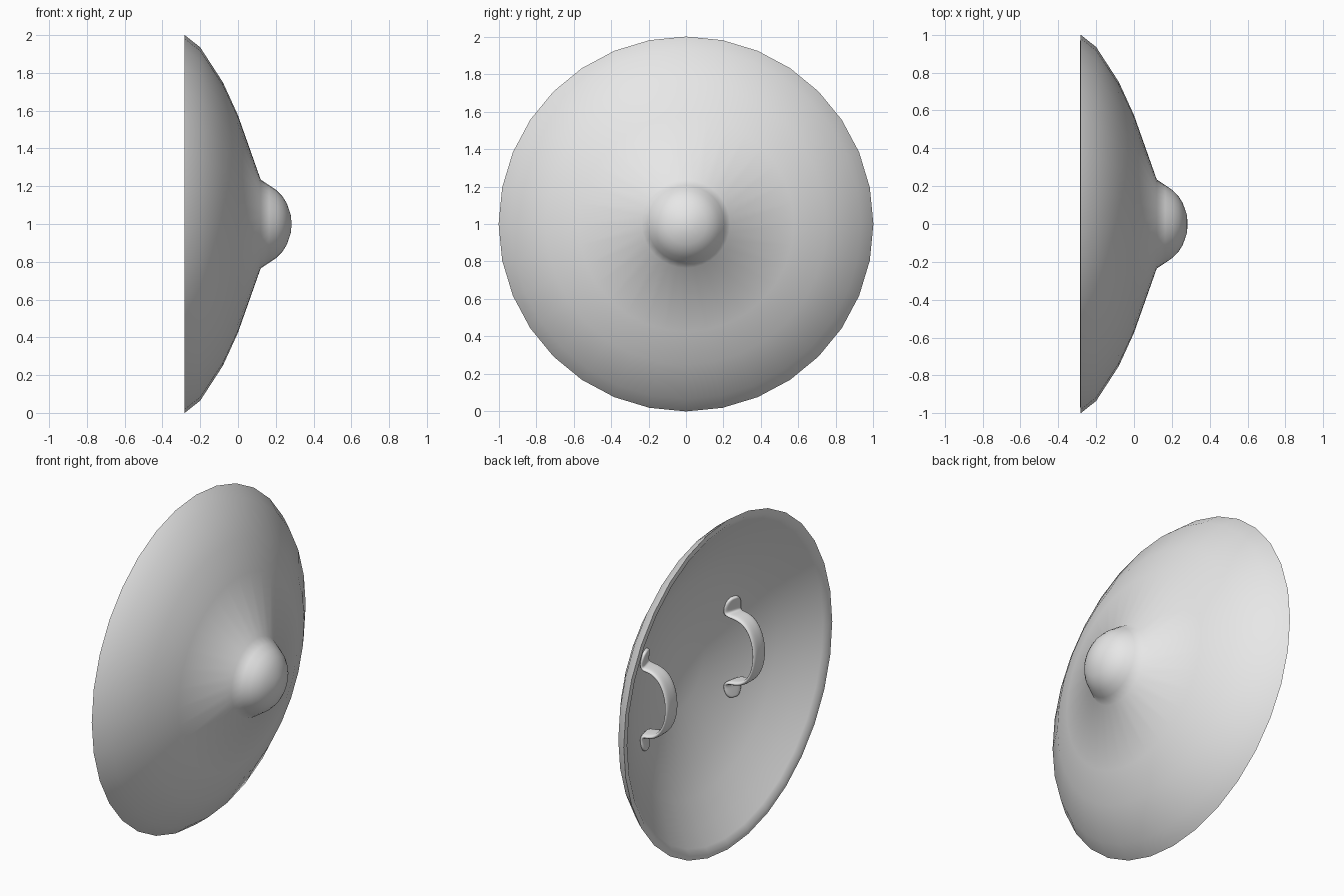
import bpy
import bmesh
import math

cube = bpy.data.objects.get("Cube")
if cube:
    bpy.data.objects.remove(cube, do_unlink=True)

grey = bpy.data.materials.new("light_grey")
grey.use_nodes = True
grey.diffuse_color = (0.8, 0.8, 0.8, 1)
grey.node_tree.nodes["Principled BSDF"].inputs["Base Color"].default_value = (0.8, 0.8, 0.8, 1)

# Shield profiles as (x, radius), centre axis along x
OUTER = [(0.284, 0), (0.279, 0.05), (0.258, 0.11), (0.235, 0.147), (0.205, 0.178),
         (0.165, 0.205), (0.12, 0.235), (0, 0.575), (-0.08, 0.75), (-0.2, 0.935), (-0.282, 1)]
INNER = [(-0.284, 0.97), (-0.262, 0.94), (-0.2, 0.85), (-0.11, 0.71), (-0.03, 0.55),
         (0.065, 0.26), (0.09, 0.1), (0.094, 0)]


def finish(bm, name, angle):
    bmesh.ops.recalc_face_normals(bm, faces=bm.faces)
    mesh = bpy.data.meshes.new(name)
    bm.to_mesh(mesh)
    bm.free()
    mesh.materials.append(grey)
    obj = bpy.data.objects.new(name, mesh)
    bpy.context.collection.objects.link(obj)
    obj.location.z = 1
    bpy.ops.object.select_all(action="DESELECT")
    obj.select_set(True)
    bpy.context.view_layer.objects.active = obj
    bpy.ops.object.shade_smooth_by_angle(angle=math.radians(angle))
    return obj


def inner_x(r):
    """Depth of the hollow side at radius r."""
    for (x0, r0), (x1, r1) in zip(INNER, INNER[1:]):
        if r1 <= r <= r0:
            return x0 + (x1 - x0) * (r0 - r) / (r0 - r1)
    return INNER[0][0]


# Domed shield body with central boss, lathed around x
bm = bmesh.new()
verts = [bm.verts.new((x, 0, r)) for x, r in OUTER + INNER]
edges = [bm.edges.new(pair) for pair in zip(verts, verts[1:])]
bmesh.ops.spin(bm, geom=verts + edges, cent=(0, 0, 0), axis=(1, 0, 0),
               angle=math.tau, steps=32, use_duplicate=False)
bmesh.ops.remove_doubles(bm, verts=bm.verts, dist=0.0005)
finish(bm, "shield_body", 60)

# Half strap path as (depth off the shell, z, half width), mirrored in z
HALF = [(0, 0.305, 0.02), (0, 0.29, 0.046), (0, 0.255, 0.06), (0, 0.215, 0.06),
        (0.025, 0.2, 0.058), (0.07, 0.2, 0.056), (0.13, 0.175, 0.056), (0.175, 0.105, 0.056)]
PATH = HALF + [(0.193, 0, 0.056)] + [(d, -z, w) for d, z, w in reversed(HALF)]


def strap(name, y_mid):
    bm = bmesh.new()
    rows = []
    for depth, z, half in PATH:
        row = []
        for side in (-1, 0, 1):
            y = y_mid + side * half
            # tabs follow the shell, the arch straightens out
            follow = max(0, 1 - depth / 0.1)
            x = inner_x(math.hypot(y, z)) * follow - depth - 0.008
            row.append(bm.verts.new((x, y, z)))
        rows.append(row)
    for a, b in zip(rows, rows[1:]):
        for i in range(2):
            bm.faces.new((a[i], a[i + 1], b[i + 1], b[i]))
    obj = finish(bm, name, 180)
    thick = obj.modifiers.new("thickness", "SOLIDIFY")
    thick.thickness = 0.026
    thick.offset = 0
    soft = obj.modifiers.new("rounding", "SUBSURF")
    soft.levels = soft.render_levels = 2


# Two hand straps on the hollow side
strap("left_strap", -0.42)
strap("right_strap", 0.42)
